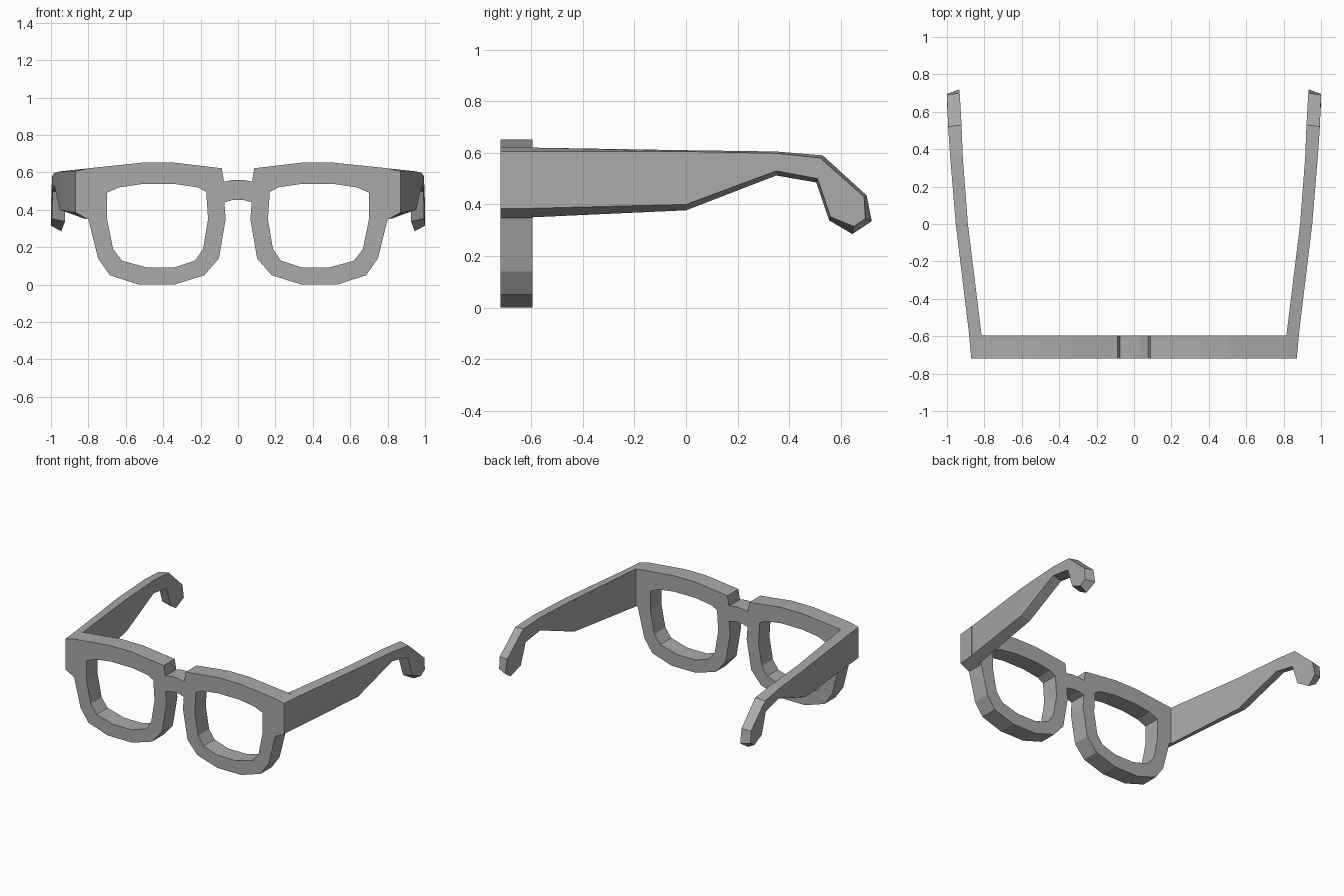
import bpy
import bmesh

cube = bpy.data.objects.get("Cube")
if cube:
    bpy.data.objects.remove(cube, do_unlink=True)

# Single grey plastic
GREY = (0.4, 0.4, 0.4, 1)
plastic = bpy.data.materials.new("grey plastic")
plastic.use_nodes = True
plastic.diffuse_color = GREY
plastic.node_tree.nodes["Principled BSDF"].inputs["Base Color"].default_value = GREY

FRONT, BACK = -0.72, -0.595


def finish(bm, name):
    bmesh.ops.recalc_face_normals(bm, faces=bm.faces)
    mesh = bpy.data.meshes.new(name)
    bm.to_mesh(mesh)
    bm.free()
    mesh.materials.append(plastic)
    obj = bpy.data.objects.new(name, mesh)
    bpy.context.collection.objects.link(obj)
    return obj


def flip(points):
    return [(-x, z) for x, z in reversed(points)]


def add_loop(bm, points):
    verts = [bm.verts.new((x, FRONT, z)) for x, z in points]
    return [bm.edges.new((a, b)) for a, b in zip(verts, verts[1:] + verts[:1])]


# Left half of the rim outline, from bridge top round to bridge bottom
outer = [(0.03, .56), (0.075, .55), (0.087, .622), (.34, .652), (.51, .652), (.80, .622),
         (.87, .605), (.87, .385), (.80, .348), (.748, .14), (.685, .05), (.53, 0),
         (.34, 0), (.18, .05), (.102, .14), (.066, .35), (.073, .44), (0.03, .452)]
# Lens opening
opening = [(.17, .495), (.215, .52), (.34, .538), (.51, .538), (.635, .52), (.70, .492),
           (.70, .35), (.668, .19), (.62, .128), (.49, .092), (.34, .092), (.23, .128),
           (.187, .19), (.16, .35)]

# Front frame: filled outline with two openings, extruded backwards
bm = bmesh.new()
edges = []
for loop in (outer + flip(outer), opening, flip(opening)):
    edges += add_loop(bm, loop)
bmesh.ops.triangle_fill(bm, edges=edges, use_beauty=True, normal=(0, -1, 0))
extruded = bmesh.ops.extrude_face_region(bm, geom=bm.faces[:])["geom"]
for v in extruded:
    if isinstance(v, bmesh.types.BMVert):
        v.co.y = BACK
        if abs(v.co.x) > 0.86:      # end blocks flare towards the temples
            v.co.x *= 1.013
finish(bm, "front_frame")

# Temple stations: outer top, outer bottom, inner top, inner bottom as (x, y, z)
stations = [
    ((.881, BACK, .605), (.881, BACK, .385), (.815, BACK, .62), (.815, BACK, .35)),
    ((.953, 0, .605), (.953, 0, .40), (.888, 0, .61), (.888, 0, .377)),
    ((.982, .35, .598), (.982, .35, .53), (.915, .35, .605), (.915, .35, .512)),
    ((.994, .52, .58), (.992, .51, .50), (.922, .53, .59), (.922, .505, .485)),
    ((1, .69, .43), (.995, .56, .352), (.932, .70, .435), (.925, .555, .338)),
    ((1, .695, .345), (1, .65, .315), (.935, .72, .335), (.945, .645, .285)),
]


def temple(name, side):
    bm = bmesh.new()
    rings = [[bm.verts.new((side * x, y, z)) for x, y, z in (ot, ob, ib, it)]
             for ot, ob, it, ib in stations]
    for a, b in zip(rings, rings[1:]):
        for i in range(4):
            j = (i + 1) % 4
            bm.faces.new((a[i], a[j], b[j], b[i]))
    bm.faces.new(rings[0])
    bm.faces.new(rings[-1])
    finish(bm, name)


temple("left_temple", 1)
temple("right_temple", -1)
